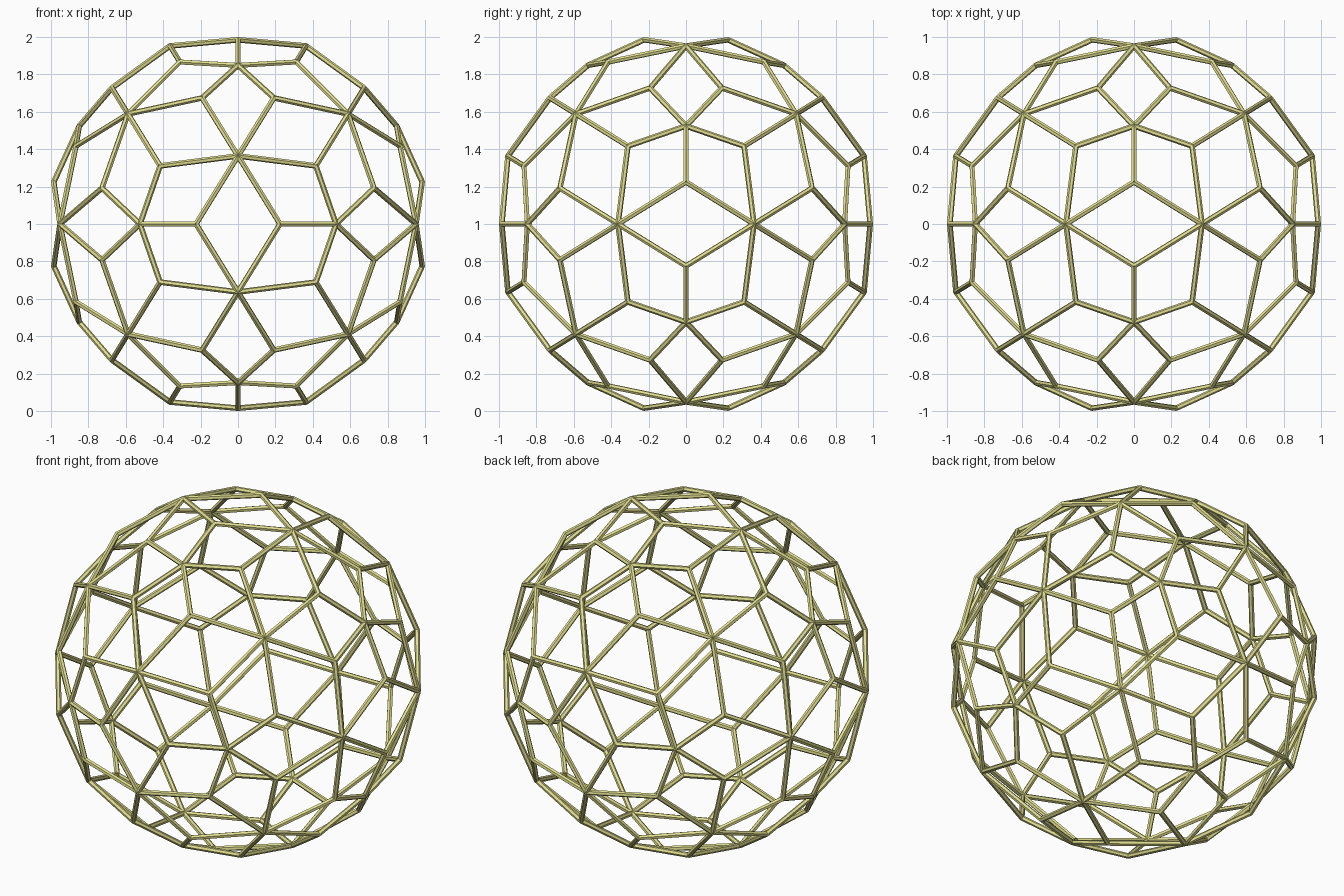
import bpy, bmesh, math
from mathutils import Vector
from itertools import combinations

if "Cube" in bpy.data.objects:
    bpy.data.objects.remove(bpy.data.objects["Cube"])

PHI = (1 + math.sqrt(5)) / 2
R5, R3, RM = 0.997, 1.019, 1.010   # radii of five-way, six-way and three-way joints
T = 0.3155                         # position of the three-way joint along each icosahedron edge
WIRE, SIDES = 0.015, 6

# Five-way joints: icosahedron corners
corners = []
for s in (-1, 1):
    for t in (-PHI, PHI):
        corners += [Vector((s, t, 0)), Vector((0, s, t)), Vector((t, 0, s))]
near = lambda a, b: (a - b).length < 2.1

# Struts: corner to three-way joint, then on to both neighbouring six-way joints
struts = []
for a, b in combinations(corners, 2):
    if not near(a, b):
        continue
    thirds = [c for c in corners if c not in (a, b) and near(a, c) and near(b, c)]
    for p, q in ((a, b), (b, a)):
        mid = p.lerp(q, T).normalized() * RM
        struts.append((p.normalized() * R5, mid))
        for c in thirds:
            struts.append((mid, (a + b + c).normalized() * R3))

# Thin faceted bars along every strut
bm = bmesh.new()
for p, q in struts:
    d = q - p
    n = (p + q).normalized()
    side = d.cross(n).normalized()
    up = side.cross(d).normalized()
    rings = []
    for e in (p, q):
        ring = []
        for i in range(SIDES):
            w = 2 * math.pi * i / SIDES
            ring.append(bm.verts.new(e + (up * math.cos(w) + side * math.sin(w)) * WIRE + Vector((0, 0, 1))))
        rings.append(ring)
    for i in range(SIDES):
        j = (i + 1) % SIDES
        bm.faces.new((rings[0][i], rings[0][j], rings[1][j], rings[1][i]))
    bm.faces.new(rings[0])
    bm.faces.new(rings[1])
bmesh.ops.recalc_face_normals(bm, faces=bm.faces)
mesh = bpy.data.meshes.new("wire_cage")
bm.to_mesh(mesh)
bm.free()
cage = bpy.data.objects.new("wire_cage", mesh)
bpy.context.collection.objects.link(cage)

# Yellow finish
mat = bpy.data.materials.new("yellow")
mat.diffuse_color = (0.76, 0.74, 0.28, 1)
mat.use_nodes = True
mat.node_tree.nodes["Principled BSDF"].inputs["Base Color"].default_value = mat.diffuse_color
mesh.materials.append(mat)
